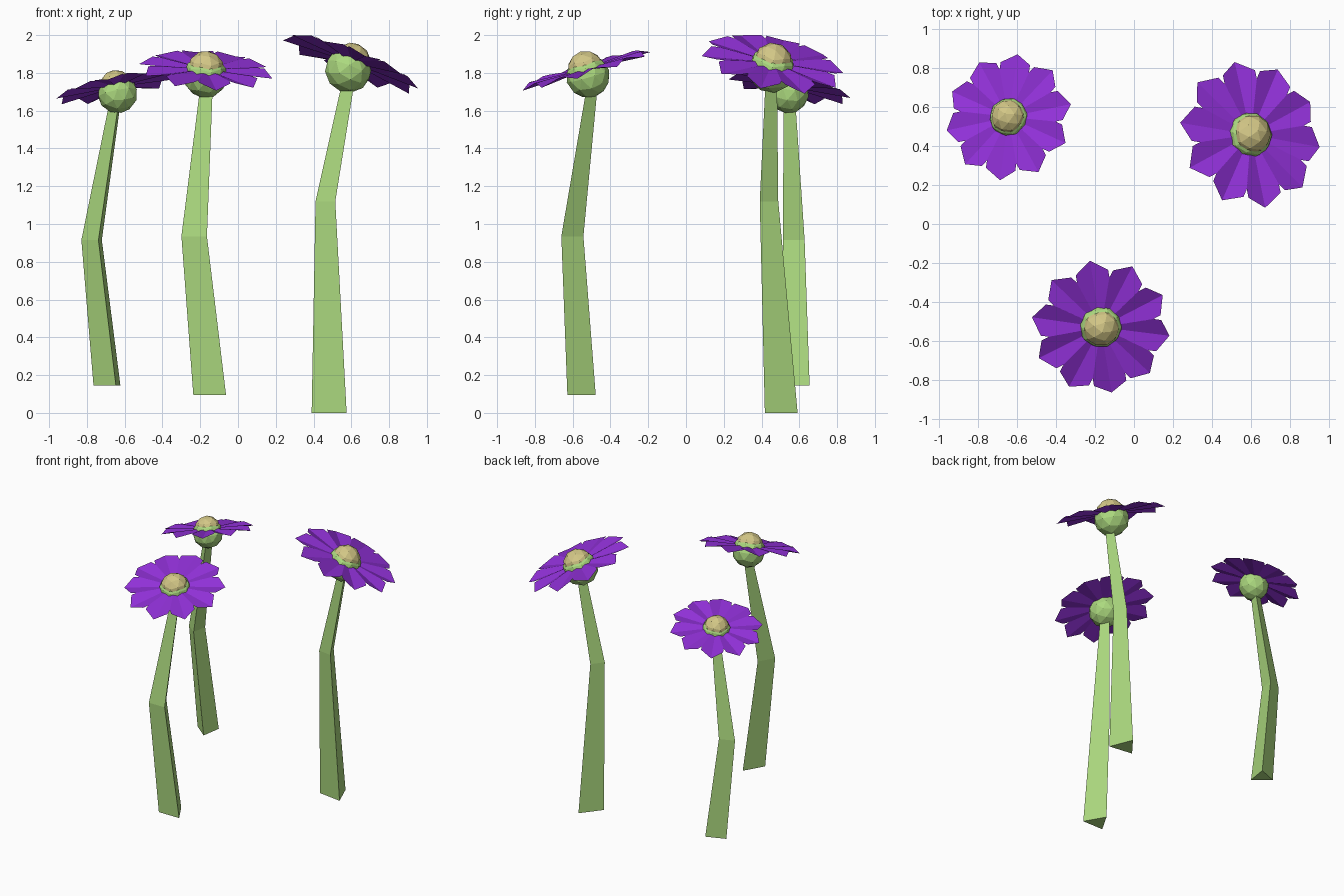
import bpy, math
from mathutils import Vector, Matrix

if "Cube" in bpy.data.objects:
    bpy.data.objects.remove(bpy.data.objects["Cube"])


def material(name, rgb):
    m = bpy.data.materials.new(name)
    m.diffuse_color = (*rgb, 1)
    m.use_nodes = True
    m.node_tree.nodes["Principled BSDF"].inputs["Base Color"].default_value = m.diffuse_color
    return m


GREEN = material("leaf_green", (0.41, 0.69, 0.21))
PURPLE = material("petal_purple", (0.28, 0.03, 0.68))
YELLOW = material("pollen_yellow", (0.65, 0.57, 0.24))


def mesh_object(name, verts, faces, mat):
    me = bpy.data.meshes.new(name)
    me.from_pydata(verts, [], faces)
    me.materials.append(mat)
    ob = bpy.data.objects.new(name, me)
    bpy.context.collection.objects.link(ob)
    return ob


def ball(name, centre, radius, rot, mat):
    bpy.ops.mesh.primitive_ico_sphere_add(subdivisions=2, radius=radius, location=centre,
                                          rotation=rot.to_euler())
    ob = bpy.context.object
    ob.name = name
    ob.data.materials.append(mat)


def stem(name, rings, angle):
    # three-sided tapering stem; each ring is (x, y, z, radius)
    verts = []
    for x, y, z, r in rings:
        for k in range(3):
            a = math.radians(angle + 120 * k)
            verts.append((x + r * math.cos(a), y + r * math.sin(a), z))
    faces = [(2, 1, 0), (6, 7, 8)]
    for i in (0, 3):
        for k in range(3):
            n = (k + 1) % 3
            faces.append((i + k, i + n, i + n + 3, i + k + 3))
    mesh_object(name, verts, faces, GREEN)


def petals(name, centre, size, rot, phase, count=10):
    # creased petal: middle line low, both edges raised
    fold = 0.035
    outline = [(0.15, 0, -0.01), (1, 0, -fold),
               (0.84, 0.235, fold), (0.72, 0.235, fold), (0.15, 0.05, 0.01),
               (0.84, -0.235, fold), (0.72, -0.235, fold), (0.15, -0.05, 0.01)]
    verts, faces = [], []
    for k in range(count):
        spin = Matrix.Rotation(math.radians(phase + 360 / count * k), 3, 'Z')
        b = len(verts)
        verts += [centre + rot @ (spin @ (Vector(p) * size)) for p in outline]
        faces += [(b, b + 1, b + 2, b + 3, b + 4), (b, b + 7, b + 6, b + 5, b + 1)]
    mesh_object(name, verts, faces, PURPLE)


def flower(tag, centre, normal, size, r_centre, r_calyx, phase, rings, angle):
    c, n = Vector(centre), Vector(normal).normalized()
    rot = Vector((0, 0, 1)).rotation_difference(n)
    stem(tag + "_stem", rings, angle)
    ball(tag + "_calyx", c - n * size * 0.11, r_calyx, rot, GREEN)
    ball(tag + "_centre", c, r_centre, rot, YELLOW)
    petals(tag + "_petals", c, size, rot, phase)


flower("right", (0.6, 0.46, 1.857), (0.39, 0.2, 1), 0.385, 0.104, 0.125, 28.5,
       [(0.49, 0.484, 0, 0.108), (0.467, 0.428, 1.12, 0.061), (0.592, 0.445, 1.78, 0.037)], 82)
flower("front", (-0.17, -0.53, 1.82), (0.07, -0.29, 1), 0.358, 0.098, 0.117, 27.5,
       [(-0.15, -0.578, 0.095, 0.1), (-0.232, -0.621, 0.935, 0.078), (-0.165, -0.503, 1.75, 0.037)], 90)
flower("left", (-0.645, 0.55, 1.727), (-0.2, 0.18, 1), 0.33, 0.09, 0.107, 11,
       [(-0.678, 0.586, 0.145, 0.088), (-0.763, 0.576, 0.915, 0.067), (-0.642, 0.55, 1.66, 0.036)], 51)
